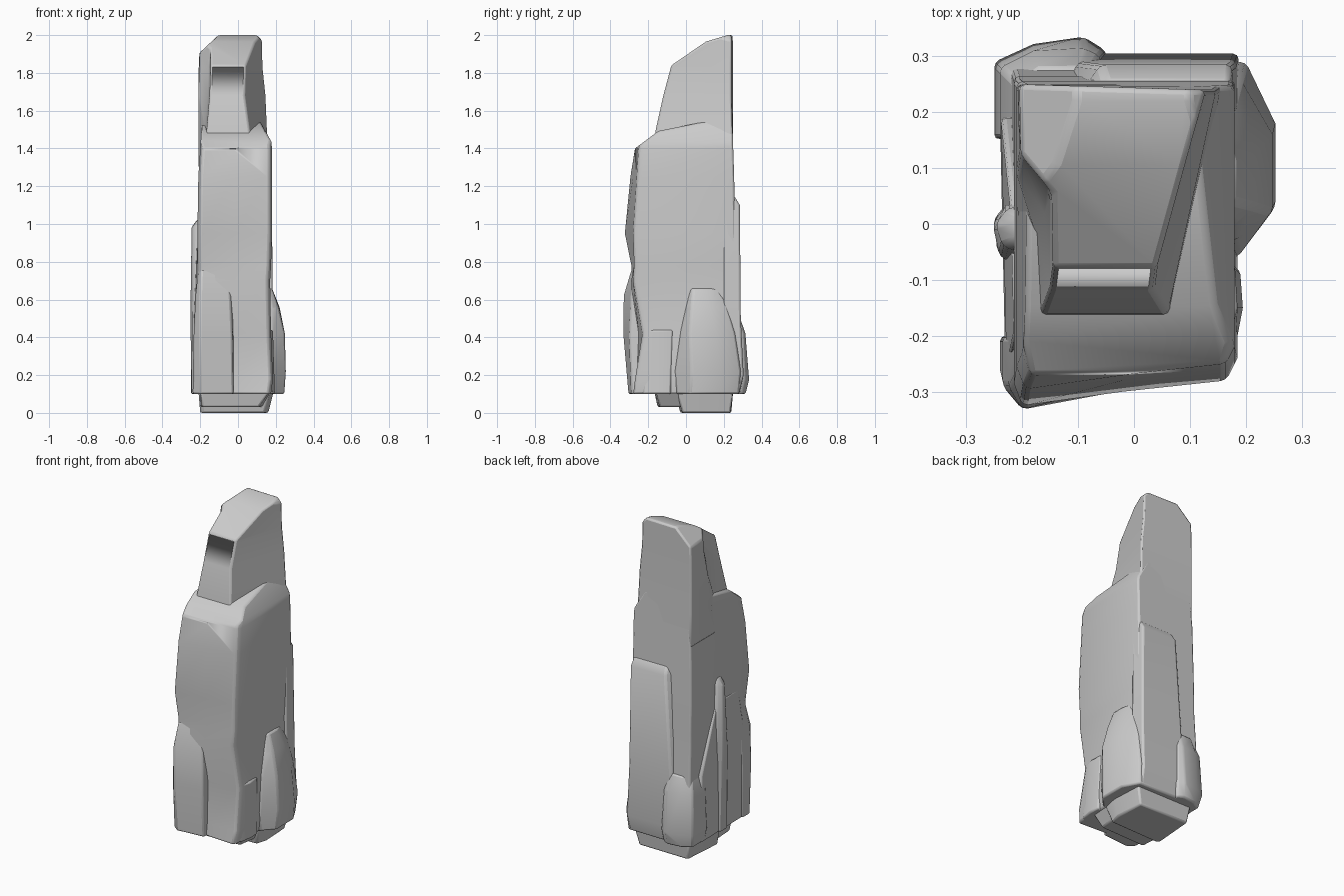
import bpy, bmesh
from mathutils import Vector


def stone(name, rings, cuts=(), bevel=0.01):
    """Loft polygon rings [(z, points)], then trim with planes (point, outward normal)."""
    bm = bmesh.new()
    loops = [[bm.verts.new((x, y, z)) for x, y in pts] for z, pts in rings]
    n = len(loops[0])
    for a, b in zip(loops, loops[1:]):
        for i in range(n):
            j = (i + 1) % n
            bm.faces.new((a[i], a[j], b[j], b[i]))
    bm.faces.new(loops[0][::-1])
    bm.faces.new(loops[-1])
    for co, no in cuts:
        bmesh.ops.bisect_plane(bm, geom=bm.verts[:] + bm.edges[:] + bm.faces[:], dist=1e-5,
                               plane_co=Vector(co), plane_no=Vector(no), clear_outer=True)
        rim = [e for e in bm.edges if e.is_boundary]
        if rim:
            bmesh.ops.holes_fill(bm, edges=rim)
    bmesh.ops.recalc_face_normals(bm, faces=bm.faces[:])
    me = bpy.data.meshes.new(name)
    bm.to_mesh(me)
    bm.free()
    ob = bpy.data.objects.new(name, me)
    bpy.context.collection.objects.link(ob)
    m = ob.modifiers.new("worn_edges", 'BEVEL')
    m.width, m.segments, m.limit_method, m.angle_limit = bevel, 2, 'ANGLE', 0.6
    bpy.ops.object.select_all(action='DESELECT')
    ob.select_set(True)
    bpy.context.view_layer.objects.active = ob
    bpy.ops.object.shade_smooth_by_angle(angle=0.6)
    return ob


# Main column: z, left x, right x, front-left y, front-mid y, front-right y, back y
column = [
    (0.10, -0.22, 0.175, -0.27, -0.27, -0.28, 0.26),
    (0.18, -0.23, 0.185, -0.28, -0.26, -0.27, 0.28),
    (0.42, -0.22, 0.175, -0.28, -0.25, -0.23, 0.28),
    (0.70, -0.215, 0.17, -0.29, -0.29, -0.28, 0.265),
    (0.78, -0.215, 0.175, -0.29, -0.27, -0.275, 0.265),
    (0.95, -0.215, 0.18, -0.325, -0.30, -0.28, 0.26),
    (1.25, -0.21, 0.18, -0.295, -0.28, -0.26, 0.255),
    (1.40, -0.20, 0.18, -0.27, -0.27, -0.25, 0.25),
    (1.56, -0.19, 0.165, -0.20, -0.20, -0.19, 0.245),
]
stone("main_column", [
    (z, [(xl + 0.015, fl), (-0.02, fm), (xr - 0.015, fr), (xr, fr + 0.03), (xr, yb), (xl, yb),
         (xl, fl + 0.04)])
    for z, xl, xr, fl, fm, fr, yb in column],
    cuts=[((0, -0.27, 1.40), (0, -0.6, 0.8)),
          ((0, -0.16, 1.49), (0, -0.2, 1)),
          ((0.18, 0, 1.43), (0.9, 0, 0.5))])

# Upper spire with oblique right side and sloping crown
stone("upper_spire", [
    (1.30, [(-0.19, -0.18), (0.09, -0.18), (0.17, 0.25), (-0.21, 0.25), (-0.21, 0.03), (-0.19, -0.06)]),
    (1.50, [(-0.165, -0.16), (0.06, -0.16), (0.155, 0.245), (-0.21, 0.25), (-0.21, 0.06), (-0.175, -0.02)]),
    (1.68, [(-0.15, -0.12), (0.035, -0.12), (0.148, 0.24), (-0.21, 0.25), (-0.21, 0.09), (-0.16, 0.02)]),
    (1.83, [(-0.145, -0.08), (0.04, -0.08), (0.132, 0.24), (-0.208, 0.25), (-0.205, 0.12), (-0.15, 0.05)]),
    (2.00, [(-0.14, -0.04), (0.05, -0.04), (0.128, 0.24), (-0.2, 0.25), (-0.2, 0.13), (-0.145, 0.06)]),
], cuts=[((0, 0.09, 1.955), (0, -0.55, 0.8)),
         ((0, 0.22, 2.0), (0, -0.3, 1)),
         ((-0.2, 0.2, 1.91), (-0.7, 0, 0.75)),
         ((0.125, 0.2, 1.975), (0.6, 0, 0.6))])

# Front lower-left slab
stone("front_slab", [
    (0.10, [(-0.24, -0.27), (-0.20, -0.305), (-0.025, -0.29), (-0.02, -0.2), (-0.24, -0.2)]),
    (0.40, [(-0.235, -0.29), (-0.20, -0.332), (-0.03, -0.30), (-0.02, -0.2), (-0.235, -0.2)]),
    (0.62, [(-0.225, -0.29), (-0.20, -0.332), (-0.04, -0.29), (-0.02, -0.2), (-0.225, -0.2)]),
    (0.76, [(-0.21, -0.26), (-0.195, -0.29), (-0.06, -0.26), (-0.04, -0.2), (-0.21, -0.2)])])

# Right-hand lower buttress
stone("right_buttress", [
    (0.10, [(0.1, -0.06), (0.18, -0.05), (0.245, 0.02), (0.245, 0.18), (0.19, 0.28), (0.1, 0.28)]),
    (0.22, [(0.1, -0.07), (0.185, -0.06), (0.253, 0.03), (0.253, 0.18), (0.2, 0.29), (0.1, 0.29)]),
    (0.42, [(0.1, -0.04), (0.18, -0.03), (0.248, 0.02), (0.248, 0.16), (0.19, 0.26), (0.1, 0.27)]),
    (0.56, [(0.1, 0.0), (0.18, 0.0), (0.215, 0.03), (0.22, 0.13), (0.18, 0.22), (0.1, 0.25)]),
    (0.66, [(0.1, 0.03), (0.165, 0.02), (0.18, 0.04), (0.18, 0.11), (0.165, 0.17), (0.1, 0.2)])])

# Small rib on the right face near the front
stone("right_rib", [
    (0.10, [(0.12, -0.24), (0.18, -0.23), (0.195, -0.15), (0.19, -0.08), (0.12, -0.08)]),
    (0.44, [(0.12, -0.22), (0.17, -0.21), (0.185, -0.15), (0.18, -0.07), (0.12, -0.07)])])

# Back slabs: tall thin sheet and short thick corner foot
stone("back_sheet", [
    (0.10, [(-0.18, 0.2), (0.18, 0.2), (0.18, 0.28), (-0.1, 0.285)]),
    (0.20, [(-0.18, 0.2), (0.19, 0.2), (0.187, 0.305), (-0.1, 0.305)]),
    (0.50, [(-0.15, 0.2), (0.185, 0.2), (0.182, 0.29), (-0.1, 0.29)]),
    (1.10, [(-0.12, 0.2), (0.18, 0.2), (0.175, 0.285), (-0.06, 0.285)]),
    (1.15, [(-0.1, 0.2), (0.175, 0.2), (0.17, 0.255), (-0.05, 0.255)])])
stone("back_corner_foot", [
    (0.10, [(-0.235, 0.15), (-0.05, 0.2), (-0.06, 0.30), (-0.1, 0.315), (-0.18, 0.305), (-0.235, 0.27)]),
    (0.18, [(-0.25, 0.15), (-0.04, 0.2), (-0.05, 0.31), (-0.09, 0.335), (-0.18, 0.322), (-0.25, 0.29)]),
    (0.42, [(-0.24, 0.15), (-0.05, 0.2), (-0.06, 0.30), (-0.09, 0.315), (-0.18, 0.31), (-0.24, 0.28)]),
    (0.52, [(-0.21, 0.15), (-0.07, 0.2), (-0.08, 0.27), (-0.1, 0.28), (-0.17, 0.28), (-0.21, 0.25)])])

# Left side sheet and narrow rib
stone("left_sheet", [
    (0.10, [(-0.15, -0.27), (-0.15, 0.2), (-0.24, 0.2), (-0.23, -0.27)]),
    (0.50, [(-0.15, -0.26), (-0.15, 0.19), (-0.238, 0.19), (-0.228, -0.26)]),
    (0.88, [(-0.15, -0.2), (-0.15, 0.02), (-0.22, 0.02), (-0.215, -0.2)])])
stone("left_rib", [
    (0.10, [(-0.15, -0.09), (-0.15, 0.04), (-0.225, 0.04), (-0.25, 0.01), (-0.245, -0.05)]),
    (0.60, [(-0.15, -0.09), (-0.15, 0.04), (-0.225, 0.04), (-0.253, 0.0), (-0.24, -0.06)]),
    (0.98, [(-0.15, -0.07), (-0.15, 0.03), (-0.225, 0.03), (-0.248, 0.0), (-0.235, -0.04)]),
    (1.03, [(-0.15, -0.06), (-0.15, 0.02), (-0.205, 0.02), (-0.21, 0.0), (-0.21, -0.03)])])

# Recessed base stones
stone("base_block", [
    (0.0, [(-0.2, -0.01), (-0.19, -0.03), (0.14, -0.02), (0.16, 0.05), (0.15, 0.235), (-0.18, 0.24)]),
    (0.12, [(-0.21, -0.03), (-0.19, -0.06), (0.17, -0.05), (0.19, 0.05), (0.18, 0.25), (-0.2, 0.25)])])
stone("base_front_block", [
    (0.03, [(-0.19, -0.15), (0.11, -0.14), (0.13, 0.0), (-0.2, 0.0)]),
    (0.12, [(-0.2, -0.17), (0.17, -0.16), (0.18, 0.0), (-0.2, 0.0)])])
